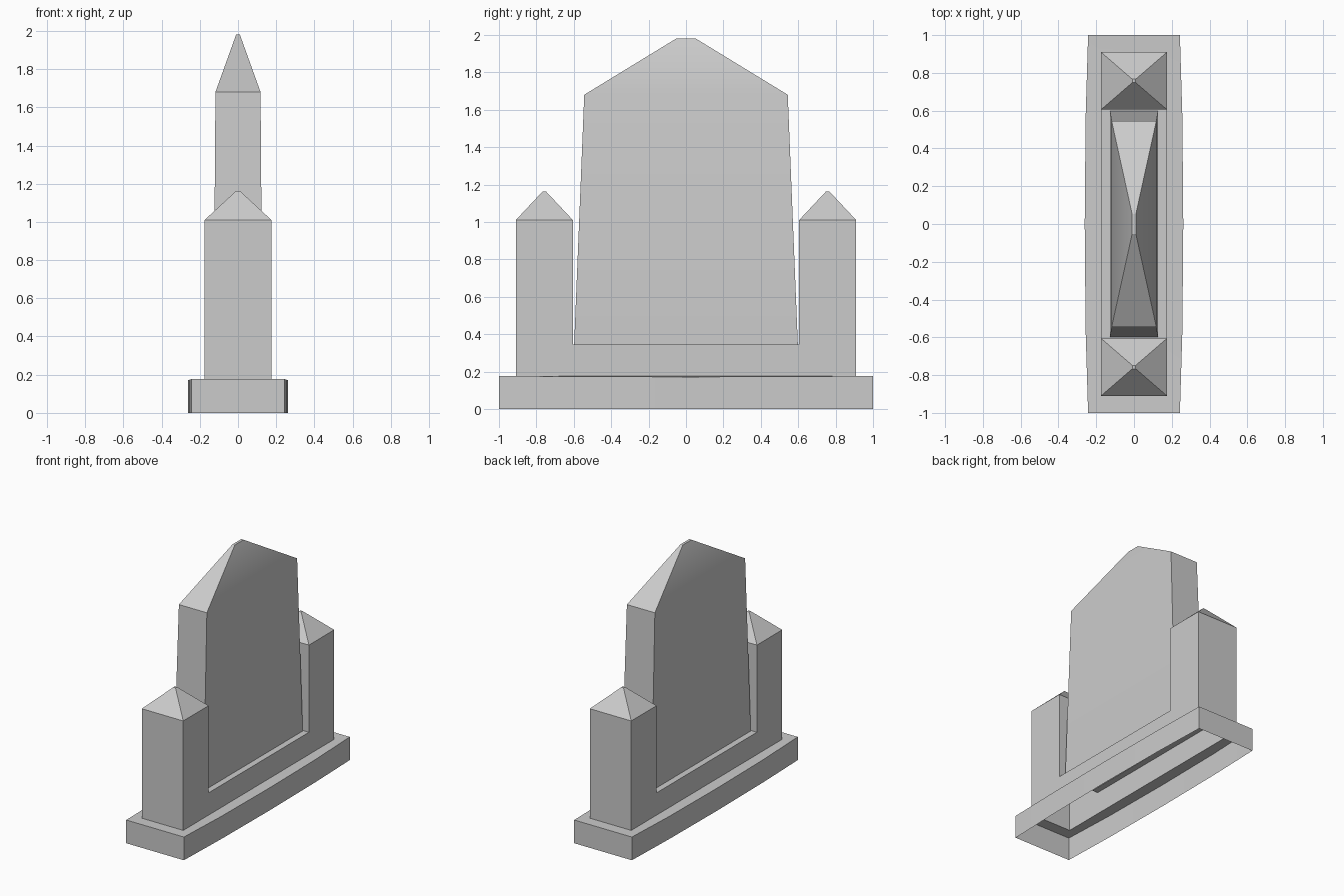
import bpy, bmesh, math

if "Cube" in bpy.data.objects:
    bpy.data.objects.remove(bpy.data.objects["Cube"])


def rect(hx, hy, z, cy=0.0):
    """Counter-clockwise rectangle loop."""
    return [(-hx, cy - hy, z), (hx, cy - hy, z), (hx, cy + hy, z), (-hx, cy + hy, z)]


def side_loop(stations):
    """Loop mirrored in x and y from (half width, y, z) stations, y >= 0 rising."""
    right = [(x, -y, z) for x, y, z in reversed(stations) if y > 0] + list(stations)
    return right + [(-x, y, z) for x, y, z in reversed(right)]


def loft(name, loops, cap=True):
    """Skin stacked loops into a shell that is open underneath."""
    bm = bmesh.new()
    rings = [[bm.verts.new(p) for p in loop] for loop in loops]
    for a, b in zip(rings, rings[1:]):
        for i in range(len(a)):
            j = (i + 1) % len(a)
            bm.faces.new((a[i], a[j], b[j], b[i]))
    if cap:
        bm.faces.new(rings[-1])
    mesh = bpy.data.meshes.new(name)
    bm.to_mesh(mesh)
    bm.free()
    obj = bpy.data.objects.new(name, mesh)
    bpy.context.collection.objects.link(obj)
    bpy.ops.object.select_all(action='DESELECT')
    obj.select_set(True)
    bpy.context.view_layer.objects.active = obj
    bpy.ops.object.shade_smooth_by_angle(angle=math.radians(30))
    return obj


# Bowed hollow plinth, its top rim, and the lower wall of the body
LEDGE = 0.345
bow = [(0.261, 0, 0.172), (0.256, 0.57, 0.173), (0.243, 1.0, 0.177)]
wall = [(0.175, 0), (0.175, 0.605), (0.175, 0.91)]
loft("plinth", [
    side_loop([(x, y, 0) for x, y, z in bow]),
    side_loop(bow),
    side_loop([(x, y, 0.175) for x, y in wall]),
    side_loop([(x, y, LEDGE) for x, y in wall]),
], cap=False)

# Side pillars with pyramid caps
for label, s in (("front", -1), ("back", 1)):
    cy = s * 0.7575
    loft(label + "_pillar", [
        rect(0.175, 0.1525, LEDGE, cy),
        rect(0.175, 0.1525, 1.01, cy),
        rect(0.009, 0.009, 1.163, cy),
    ])

# Ledge and tapered central slab with a hipped top
loft("central_slab", [
    rect(0.175, 0.605, LEDGE),
    rect(0.128, 0.598, LEDGE),
    rect(0.118, 0.544, 1.68),
    rect(0.01, 0.053, 1.98),
])
